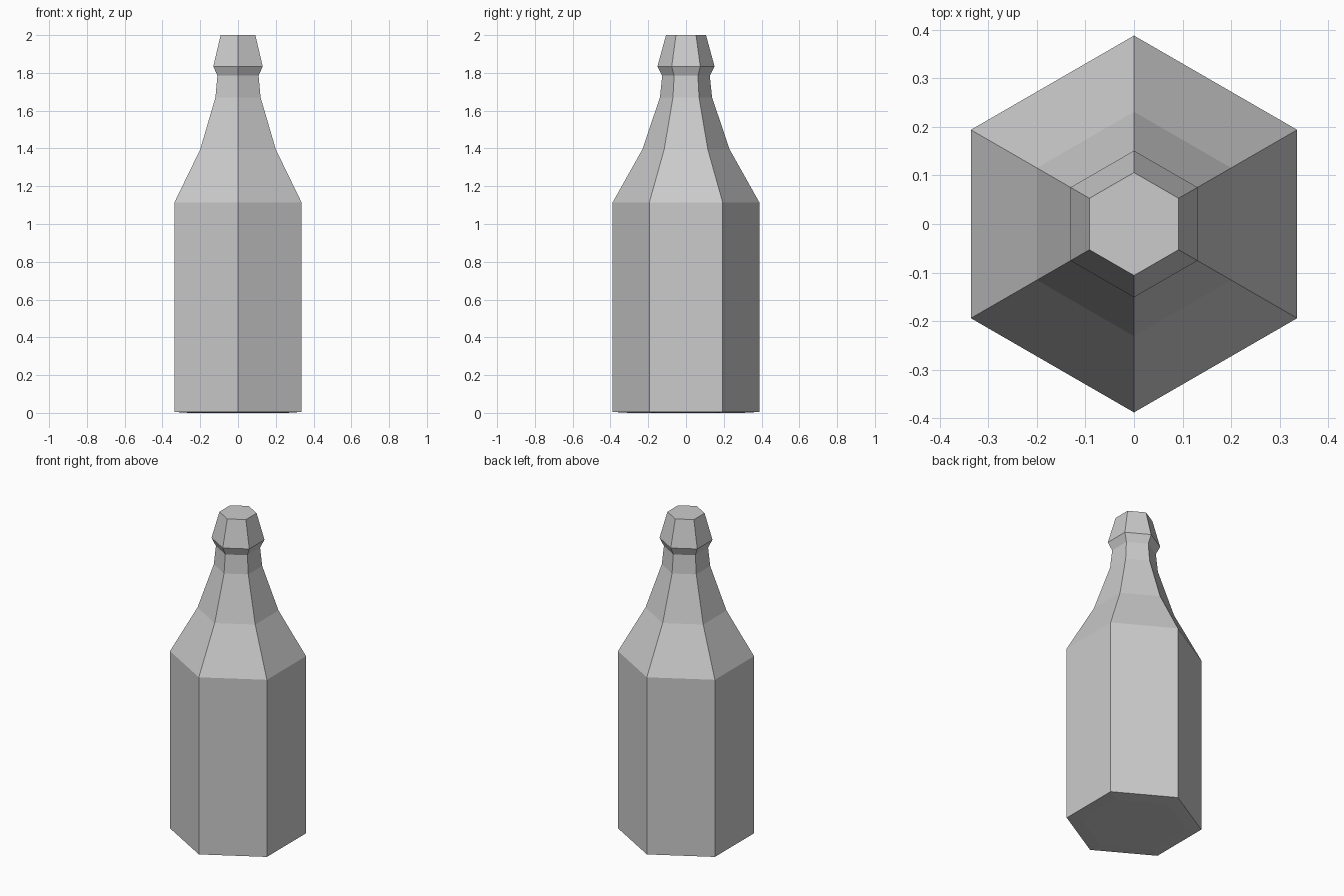
import bpy, bmesh
from math import cos, sin, pi

if "Cube" in bpy.data.objects:
    bpy.data.objects.remove(bpy.data.objects["Cube"])

SIDES = 6

# bottle profile: (corner radius, height), bottom to top
profile = [
    (0.30, 0.0),      # base panel
    (0.388, 0.005),   # base edge
    (0.388, 1.115),   # shoulder start
    (0.231, 1.395),   # shoulder break
    (0.138, 1.67),    # neck start
    (0.126, 1.785),   # neck under the lip
    (0.151, 1.835),   # lip
    (0.106, 2.0),     # top of cap
]

bm = bmesh.new()
rings = []
for r, z in profile:
    angles = [pi / 2 + i * 2 * pi / SIDES for i in range(SIDES)]
    rings.append([bm.verts.new((r * cos(a), r * sin(a), z)) for a in angles])

# side panels
for low, high in zip(rings, rings[1:]):
    for i in range(SIDES):
        j = (i + 1) % SIDES
        bm.faces.new((low[i], low[j], high[j], high[i]))

# closed base and top
bm.faces.new(rings[0][::-1])
bm.faces.new(rings[-1])
bmesh.ops.recalc_face_normals(bm, faces=bm.faces)

mesh = bpy.data.meshes.new("bottle")
bm.to_mesh(mesh)
bm.free()
bottle = bpy.data.objects.new("bottle", mesh)
bpy.context.collection.objects.link(bottle)
